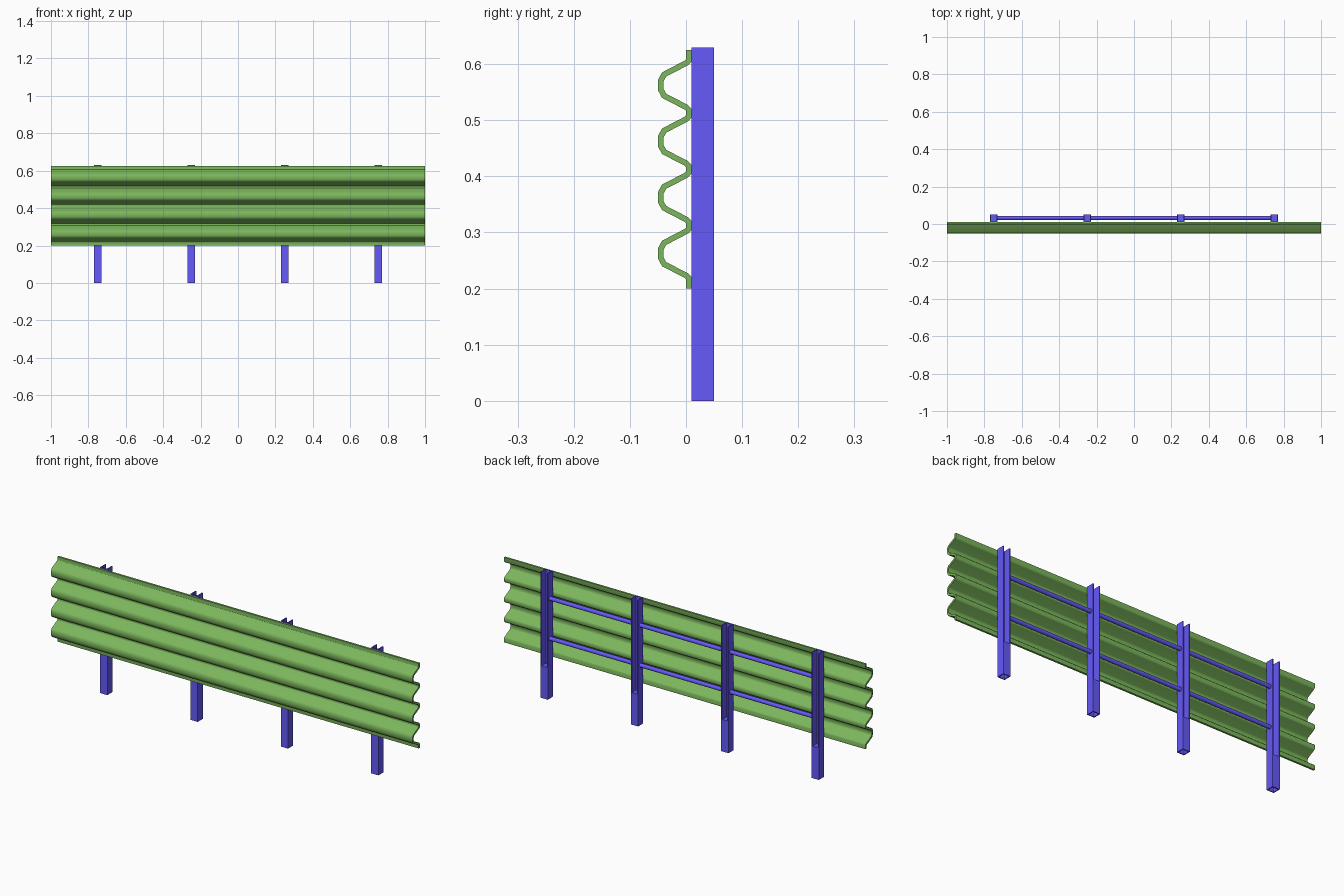
import bpy, bmesh, math

if "Cube" in bpy.data.objects:
    bpy.data.objects.remove(bpy.data.objects["Cube"])


def material(name, color):
    m = bpy.data.materials.new(name)
    m.diffuse_color = (*color, 1)
    m.use_nodes = True
    m.node_tree.nodes["Principled BSDF"].inputs["Base Color"].default_value = m.diffuse_color
    return m


green = material("green_paint", (0.20, 0.47, 0.108))
blue = material("blue_paint", (0.13, 0.10, 0.95))


def add_object(name, bm, mat, smooth=None):
    bmesh.ops.recalc_face_normals(bm, faces=bm.faces)
    me = bpy.data.meshes.new(name)
    bm.to_mesh(me)
    bm.free()
    me.materials.append(mat)
    ob = bpy.data.objects.new(name, me)
    bpy.context.collection.objects.link(ob)
    if smooth:
        smooth_by_angle(ob, smooth)
    return ob


def smooth_by_angle(ob, angle):
    bpy.ops.object.select_all(action="DESELECT")
    bpy.context.view_layer.objects.active = ob
    ob.select_set(True)
    bpy.ops.object.shade_smooth_by_angle(angle=angle)


def prism(bm, profile, a, b, axis):
    """Extrude a closed 2D profile along x (profile in y,z) or z (profile in x,y)."""
    place = (lambda p, t: (t, *p)) if axis == "x" else (lambda p, t: (*p, t))
    lo = [bm.verts.new(place(p, a)) for p in profile]
    hi = [bm.verts.new(place(p, b)) for p in profile]
    n = len(profile)
    bm.faces.new(lo)
    bm.faces.new(hi)
    for i in range(n):
        j = (i + 1) % n
        bm.faces.new((lo[i], lo[j], hi[j], hi[i]))


def rect(u0, u1, v0, v1):
    return [(u0, v0), (u1, v0), (u1, v1), (u0, v1)]


# Corrugated panel: centre line of one wave, repeated four times
half = [(0.005, 0.006), (0.0005, 0.0105), (-0.039, 0.031), (-0.045, 0.042)]
wave = half + [(y, 0.1 - z) for y, z in reversed(half)]
line = [(0.005, 0.2)]
for i in range(4):
    line += [(y, 0.2125 + 0.1 * i + z) for y, z in wave]
line.append((0.005, 0.625))

bm = bmesh.new()
left = [bm.verts.new((-1, y, z)) for y, z in line]
right = [bm.verts.new((1, y, z)) for y, z in line]
for i in range(len(line) - 1):
    bm.faces.new((left[i], right[i], right[i + 1], left[i + 1]))
panel = add_object("corrugated_panel", bm, green)
solid = panel.modifiers.new("thickness", "SOLIDIFY")
solid.thickness = 0.01
solid.offset = 0
solid.use_even_offset = True
bpy.context.view_layer.objects.active = panel
panel.select_set(True)
bpy.ops.object.modifier_apply(modifier=solid.name)
smooth_by_angle(panel, 0.9)
weighted = panel.modifiers.new("flat_slopes", "WEIGHTED_NORMAL")
weighted.keep_sharp = True

# Channel posts, open to the back, with a hollow boxed foot
W, T = 0.02, 0.005
F, B = 0.01, 0.05
channel = [(-W, F), (W, F), (W, B), (W - T, B),
           (W - T, F + T), (-W + T, F + T), (-W + T, B), (-W, B)]
for i in range(4):
    bm = bmesh.new()
    prism(bm, channel, 0, 0.63, "z")
    prism(bm, rect(-W + T, W - T, B - T, B), 0, 0.16, "z")            # back plate of foot
    prism(bm, rect(-W + T, W - T, F + T, B - T), 0.155, 0.16, "z")    # foot cap
    post = add_object(f"post_{i + 1}", bm, blue)
    post.location.x = -0.75 + 0.5 * i

# Round rails between neighbouring posts
for level, z in (("lower", 0.30), ("upper", 0.50)):
    ring = [(0.032 + 0.01 * math.cos(math.tau * k / 16),
             z + 0.01 * math.sin(math.tau * k / 16)) for k in range(16)]
    bm = bmesh.new()
    for i in range(3):
        x = -0.75 + 0.5 * i
        prism(bm, ring, x + W - T / 2, x + 0.5 - W + T / 2, "x")
    add_object(f"{level}_rail", bm, blue, smooth=0.6)
